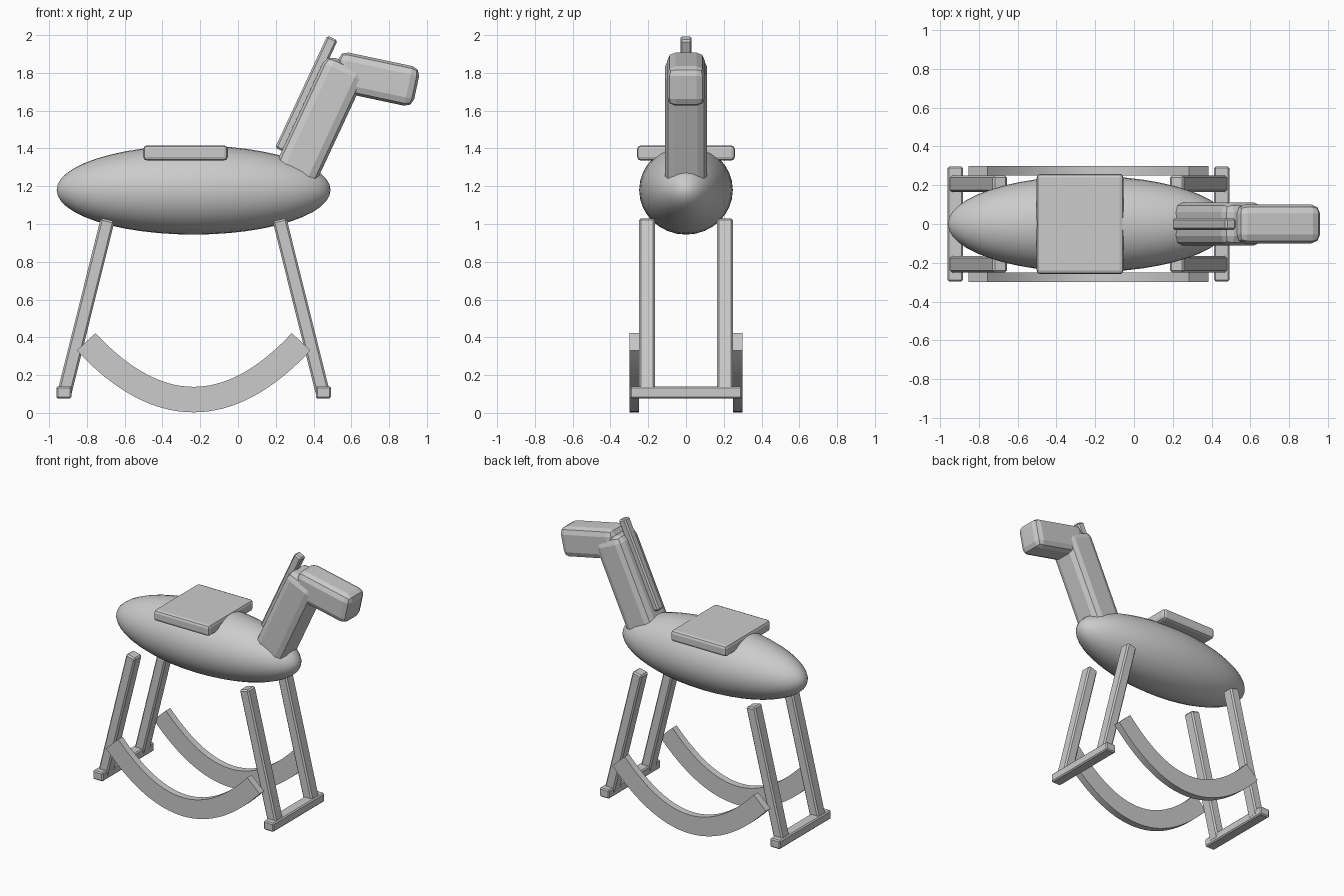
import bpy, bmesh
from math import radians, sin, cos, hypot
from mathutils import Vector

if "Cube" in bpy.data.objects:
    bpy.data.objects.remove(bpy.data.objects["Cube"])

CX = -0.235  # middle of body, legs and rockers


def box(name, loc, size, tilt=0, bevel=0.01, segs=1):
    """Bevelled box, tilted about the y axis (degrees)."""
    bm = bmesh.new()
    bmesh.ops.create_cube(bm, size=1)
    bmesh.ops.scale(bm, vec=Vector(size), verts=bm.verts)
    bmesh.ops.bevel(bm, geom=bm.edges[:], offset=bevel, segments=segs,
                    profile=0.5, affect='EDGES')
    me = bpy.data.meshes.new(name)
    bm.to_mesh(me)
    bm.free()
    ob = bpy.data.objects.new(name, me)
    ob.location = loc
    ob.rotation_euler = (0, radians(tilt), 0)
    bpy.context.collection.objects.link(ob)
    return ob


# Body: smooth long ellipsoid, poles at its two ends
bpy.ops.mesh.primitive_uv_sphere_add(segments=32, ring_count=24, radius=1,
                                     location=(CX, 0, 1.18),
                                     rotation=(0, radians(90), 0))
body = bpy.context.object
body.name = "body"
body.scale = (0.236, 0.248, 0.725)
bpy.ops.object.shade_smooth()

# Neck, head and mane
NECK_TILT, NECK_LEN = 25, 0.74
a = radians(NECK_TILT)
top = Vector((0.577, 0, 1.85))
box("neck", top - Vector((sin(a), 0, cos(a))) * NECK_LEN / 2,
    (0.235, 0.222, NECK_LEN), NECK_TILT, 0.05, 2)
box("head", (0.732, 0, 1.767), (0.437, 0.2, 0.214), 12, 0.045, 2)
box("mane", (0.362, 0, 1.688), (0.06, 0.06, 0.655), NECK_TILT, 0.01)

# Seat
box("seat", (-0.278, 0, 1.376), (0.448, 0.518, 0.08), 0, 0.02, 2)

# Splayed legs with a cross bar under each pair
for end, s in (("back", -1), ("front", 1)):
    for side, y in (("right", -0.207), ("left", 0.207)):
        box(f"{end}_{side}_leg", (CX + s * 0.57, y, 0.562),
            (0.075, 0.085, 0.95), -s * 14, 0.01)
    box(f"{end}_foot_bar", (CX + s * 0.687, 0, 0.109), (0.08, 0.592, 0.064), 0, 0.008)


# Rockers: parabolic strips of even width
def rocker(name, y, half=0.569, rise=0.306, width=0.135, depth=0.05, n=32):
    bm = bmesh.new()
    rings = []
    for i in range(n + 1):
        x = half * (2 * i / n - 1)
        z = width / 2 + 0.003 + rise * (x / half) ** 2
        slope = 2 * rise * x / half ** 2
        d = hypot(1, slope)
        nx, nz = -slope / d * width / 2, width / 2 / d
        rings.append([bm.verts.new((CX + x + k * nx, y + j * depth / 2, z + k * nz))
                      for k, j in ((-1, -1), (1, -1), (1, 1), (-1, 1))])
    for r, q in zip(rings, rings[1:]):
        for k in range(4):
            bm.faces.new((r[k], r[(k + 1) % 4], q[(k + 1) % 4], q[k]))
    bm.faces.new(rings[0])
    bm.faces.new(rings[-1])
    bmesh.ops.recalc_face_normals(bm, faces=bm.faces)
    me = bpy.data.meshes.new(name)
    bm.to_mesh(me)
    bm.free()
    ob = bpy.data.objects.new(name, me)
    bpy.context.collection.objects.link(ob)
    bpy.ops.object.select_all(action='DESELECT')
    ob.select_set(True)
    bpy.context.view_layer.objects.active = ob
    bpy.ops.object.shade_smooth_by_angle(angle=radians(30))


rocker("right_rocker", -0.274)
rocker("left_rocker", 0.274)
